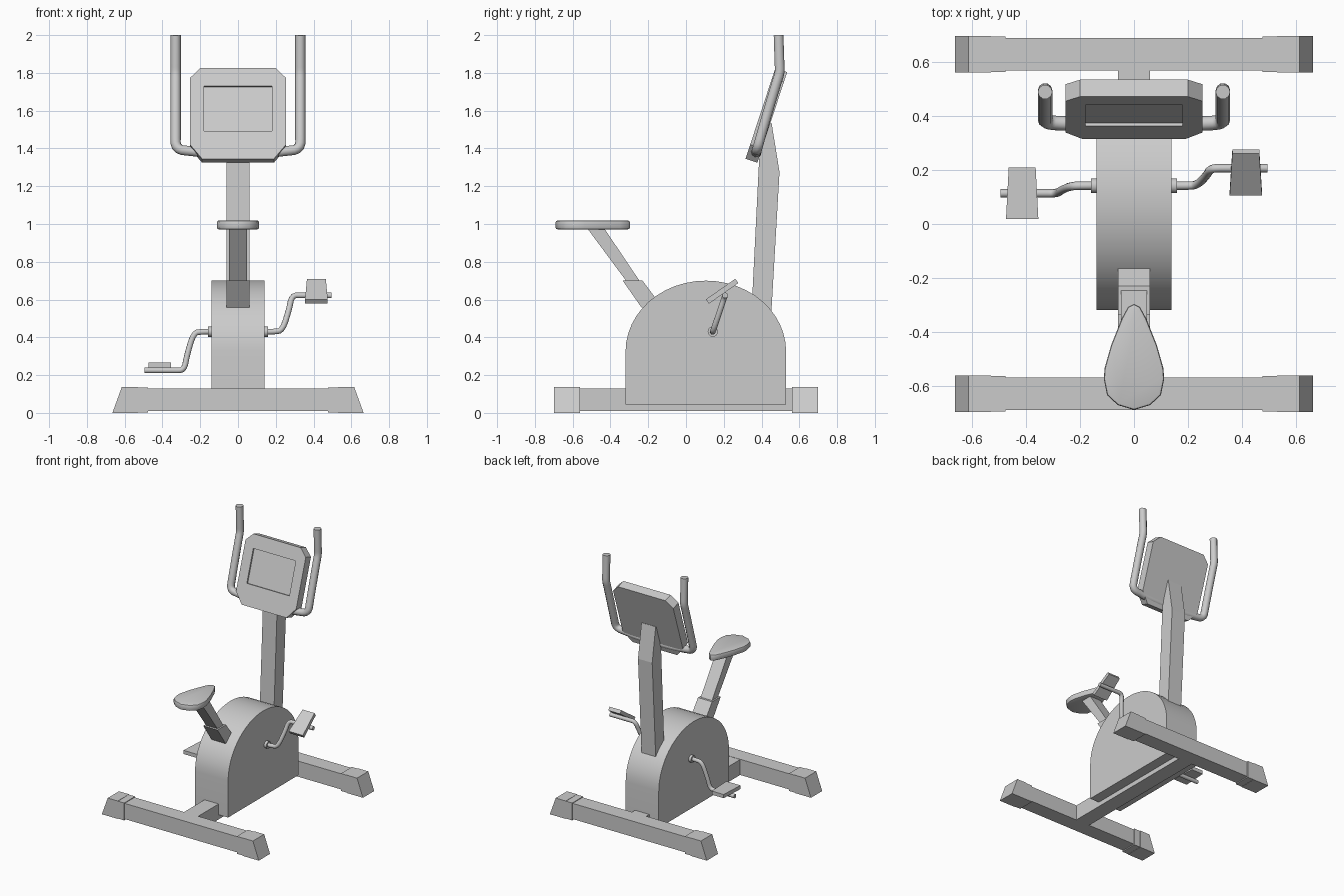
import bpy, bmesh, math
from mathutils import Vector, Matrix

if "Cube" in bpy.data.objects:
    bpy.data.objects.remove(bpy.data.objects["Cube"])

grey = bpy.data.materials.new("light_grey")
grey.use_nodes = True
COLOUR = (0.6, 0.6, 0.6, 1)
grey.diffuse_color = COLOUR
grey.node_tree.nodes["Principled BSDF"].inputs["Base Color"].default_value = COLOUR


def activate(ob):
    bpy.ops.object.select_all(action="DESELECT")
    ob.select_set(True)
    bpy.context.view_layer.objects.active = ob


def loft(name, low, high, smooth=False):
    """Closed solid between two matching outlines."""
    bm = bmesh.new()
    a = [bm.verts.new(p) for p in low]
    b = [bm.verts.new(p) for p in high]
    n = len(a)
    bm.faces.new(a)
    bm.faces.new(b)
    for i in range(n):
        j = (i + 1) % n
        bm.faces.new((a[i], a[j], b[j], b[i]))
    bmesh.ops.recalc_face_normals(bm, faces=bm.faces)
    mesh = bpy.data.meshes.new(name)
    bm.to_mesh(mesh)
    bm.free()
    ob = bpy.data.objects.new(name, mesh)
    bpy.context.collection.objects.link(ob)
    mesh.materials.append(grey)
    if smooth:
        activate(ob)
        bpy.ops.object.shade_smooth_by_angle(angle=math.radians(30))
    return ob


def side_prism(name, profile, half, smooth=False):
    """Extrude a (y, z) profile across x."""
    return loft(name, [(-half, y, z) for y, z in profile],
                [(half, y, z) for y, z in profile], smooth)


def box(name, x, y, z):
    return side_box(name, [(x[0], z[0]), (x[1], z[0]), (x[1], z[1]), (x[0], z[1])], y)


def side_box(name, profile, y):
    """Extrude an (x, z) profile along y."""
    return loft(name, [(px, y[0], pz) for px, pz in profile],
                [(px, y[1], pz) for px, pz in profile])


def tube(name, points, radius):
    """Round bar along a path, softened at its bends."""
    path = [Vector(p) for p in points]
    for _ in range(2):
        cut = [path[0]]
        for p, q in zip(path, path[1:]):
            cut += [p.lerp(q, 0.25), p.lerp(q, 0.75)]
        path = cut + [path[-1]]
    curve = bpy.data.curves.new(name, "CURVE")
    curve.dimensions = "3D"
    curve.bevel_depth = radius
    curve.bevel_resolution = 3
    curve.use_fill_caps = True
    spline = curve.splines.new("POLY")
    spline.points.add(len(path) - 1)
    for sp, p in zip(spline.points, path):
        sp.co = (*p, 1)
    curve.materials.append(grey)
    ob = bpy.data.objects.new(name, curve)
    bpy.context.collection.objects.link(ob)
    activate(ob)
    bpy.ops.object.convert(target="MESH")
    bpy.ops.object.shade_smooth_by_angle(angle=math.radians(50))


# Base: two cross beams with slanted feet, joined by a rail
for end, s in (("front", -1), ("rear", 1)):
    box(end + "_beam", (-0.5, 0.5), (s * 0.57, s * 0.69), (0.01, 0.13))
    for side, m in (("left", 1), ("right", -1)):
        foot = [(0.53, 0), (0.665, 0), (0.615, 0.137), (0.53, 0.137)]
        side_box(f"{end}_{side}_foot", [(m * x, z) for x, z in foot],
                 (s * 0.562, s * 0.698))
        box(f"{end}_{side}_foot_collar", (m * 0.477, m * 0.535),
            (s * 0.564, s * 0.696), (0.002, 0.135))
box("centre_rail", (-0.06, 0.06), (-0.58, 0.58), (0.01, 0.128))

# Flywheel housing with an arched top
arch = [(0.105 + 0.425 * math.cos(t), 0.325 + 0.375 * math.sin(t))
        for t in (math.pi * i / 24 for i in range(25))]
side_prism("housing", [(-0.32, 0.045), (0.53, 0.045)] + arch, 0.14, True)

# Seat sleeve, post and saddle
side_prism("seat_sleeve", [(-0.335, 0.7), (-0.23, 0.7), (-0.14, 0.58), (-0.235, 0.557)], 0.06)
side_prism("seat_post", [(-0.525, 0.98), (-0.435, 0.98), (-0.24, 0.69), (-0.31, 0.69)], 0.048)
half = [(0, -0.297), (0.022, -0.308), (0.045, -0.35), (0.085, -0.45), (0.109, -0.535),
        (0.112, -0.575), (0.1, -0.635), (0.06, -0.672), (0, -0.69)]
outline = half + [(-x, y) for x, y in half[-2:0:-1]]
saddle = loft("saddle", [(x, y, 0.972) for x, y in outline],
              [(x, y, 1.018) for x, y in outline])
bevel = saddle.modifiers.new("soft_rim", "BEVEL")
bevel.width = 0.009
bevel.segments = 2
bevel.limit_method = "ANGLE"
bevel.angle_limit = math.radians(60)
activate(saddle)
bpy.ops.object.modifier_apply(modifier=bevel.name)
bpy.ops.object.shade_smooth_by_angle(angle=math.radians(35))

# Console column
side_prism("column", [(0.345, 0.5), (0.388, 1.36), (0.44, 1.53), (0.453, 1.535),
                      (0.495, 1.275), (0.45, 0.5)], 0.06)

# Tilted console with a sunken screen
up = Vector((0, 0.158, 0.48)).normalized()
back = Vector((0, up.z, -up.y))
corner = Vector((0, 0.315, 1.345))


def on_console(x, v, depth):
    return corner + Vector((x, 0, 0)) + up * v + back * depth


edge = [(0.19, 0), (0.255, 0.08), (0.255, 0.45), (0.2, 0.505)]
edge += [(-x, v) for x, v in reversed(edge)]
console = loft("console", [on_console(x, v, 0) for x, v in edge],
               [on_console(x, v, 0.066) for x, v in edge])
window = [(-0.18, 0.155), (0.18, 0.155), (0.18, 0.405), (-0.18, 0.405)]
cutter = loft("screen_cutter", [on_console(x, v, -0.05) for x, v in window],
              [on_console(x, v, 0.012) for x, v in window])
cutter.hide_render = True
cut = console.modifiers.new("screen", "BOOLEAN")
cut.operation = "DIFFERENCE"
cut.object = cutter
activate(console)
bpy.ops.object.modifier_apply(modifier=cut.name)
bpy.data.objects.remove(cutter)

# Handlebar running behind the console face and up both sides
bar = [(0.33, 0.49, 2.0), (0.33, 0.495, 1.85), (0.33, 0.497, 1.8), (0.33, 0.48, 1.75),
       (0.33, 0.4, 1.48), (0.33, 0.377, 1.395), (0.24, 0.372, 1.385), (0.15, 0.372, 1.375)]
tube("handlebar", bar + [(-x, y, z) for x, y, z in reversed(bar)], 0.027)

# Cranks, hubs and pedals
for side, m, dy, dz, tilt in (("left", 1, 0.065, 0.192, 35), ("right", -1, -0.028, -0.205, 0)):
    steps = [(0.13, 0), (0.19, 0), (0.235, 0.03), (0.27, 0.6), (0.285, 1), (0.34, 1), (0.495, 1)]
    tube(side + "_crank", [(m * x, 0.142 + dy * f, 0.43 + dz * f) for x, f in steps], 0.0155)
    bpy.ops.mesh.primitive_cylinder_add(vertices=20, radius=0.027, depth=0.03,
                                        location=(m * 0.145, 0.142, 0.43),
                                        rotation=(0, math.pi / 2, 0))
    hub = bpy.context.object
    hub.name = side + "_hub"
    hub.data.materials.append(grey)
    bpy.ops.object.shade_smooth_by_angle(angle=math.radians(40))
    place = Matrix.Translation((m * 0.415, 0.142 + dy, 0.43 + dz)) @ \
        Matrix.Rotation(math.radians(tilt), 4, "X")
    plan = [(-0.06, -0.095), (0.06, -0.095), (0.05, 0.095), (-0.05, 0.095)]
    loft(side + "_pedal", [place @ Vector((x, y, 0.013)) for x, y in plan],
         [place @ Vector((x, y, 0.041)) for x, y in plan])
